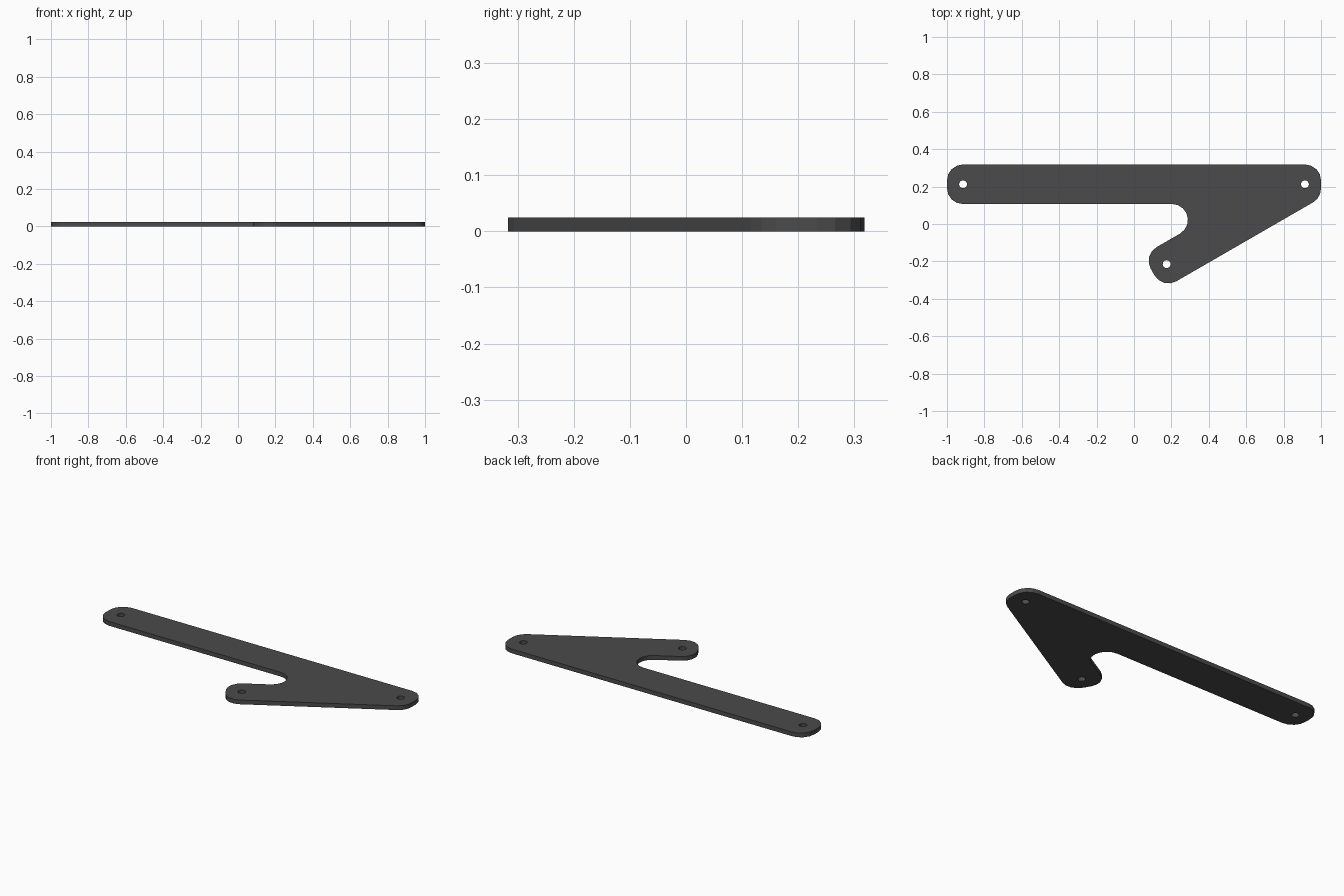
import bpy
from math import pi, ceil, cos, sin
from mathutils import Vector

if "Cube" in bpy.data.objects:
    bpy.data.objects.remove(bpy.data.objects["Cube"])

HALF_W = 0.1055     # half width of both arms
END = 0.086         # plate left beyond each hole
FILLET = 0.085      # radius of every corner
THICK = 0.025
HOLE_R = 0.021

left_hole = Vector((-0.914, 0.2125))
right_hole = Vector((0.914, 0.2125))
along = Vector((cos(pi / 6), sin(pi / 6)))      # direction of the short arm
across = Vector((-along.y, along.x))
arm_hole = right_hole - along * 0.854


def line_x(p, y):
    """Point on the short arm's edge through p at height y."""
    return Vector((p.x + (y - p.y) * along.x / along.y, y))


def line_y(p, x):
    """Point on the short arm's edge through p at position x."""
    return Vector((x, p.y + (x - p.x) * along.y / along.x))


def fillet(prev, corner, nxt, r):
    """Arc points replacing a sharp corner."""
    a, b = (prev - corner).normalized(), (nxt - corner).normalized()
    half = a.angle(b) / 2
    centre = corner + (a + b).normalized() * r / sin(half)
    start = (corner + a * r * cos(half) / sin(half) - centre).normalized()
    end = (corner + b * r * cos(half) / sin(half) - centre).normalized()
    n = ceil((pi - 2 * half) / (pi / 8) - 0.01)
    return [centre + start.slerp(end, i / n).normalized() * r for i in range(n + 1)]


def circle(c, r, n=16):
    return [c + Vector((cos(2 * pi * i / n), sin(2 * pi * i / n))) * r for i in range(n)]


# Sharp outline: long bar, right end, short arm and the notch between them
top, low = left_hole.y + HALF_W, left_hole.y - HALF_W
tip = arm_hole - along * END
tip_up, tip_low = tip + across * HALF_W, tip - across * HALF_W
corners = [Vector((-1, top)), Vector((-1, low)), line_x(tip_up, low), tip_up,
           tip_low, line_y(tip_low, 1), Vector((1, top))]
outline = []
for i, c in enumerate(corners):
    outline += fillet(corners[i - 1], c, corners[(i + 1) % len(corners)], FILLET)

# Filled flat curve with three holes, extruded to the plate thickness
curve = bpy.data.curves.new("bracket_plate", "CURVE")
curve.dimensions = "2D"
curve.fill_mode = "BOTH"
curve.extrude = THICK / 2
for pts in [outline] + [circle(h, HOLE_R) for h in (left_hole, right_hole, arm_hole)]:
    s = curve.splines.new("POLY")
    s.points.add(len(pts) - 1)
    for p, v in zip(s.points, pts):
        p.co = (v.x, v.y, 0, 1)
    s.use_cyclic_u = True

plate = bpy.data.objects.new("bracket_plate", curve)
plate.location.z = THICK / 2
bpy.context.collection.objects.link(plate)
bpy.context.view_layer.objects.active = plate
plate.select_set(True)
bpy.ops.object.convert(target="MESH")
plate = bpy.context.object
bpy.ops.object.shade_flat()

# Dark grey finish
mat = bpy.data.materials.new("dark_grey")
mat.diffuse_color = (0.07, 0.07, 0.07, 1)
mat.use_nodes = True
mat.node_tree.nodes["Principled BSDF"].inputs["Base Color"].default_value = mat.diffuse_color
plate.data.materials.clear()
plate.data.materials.append(mat)
